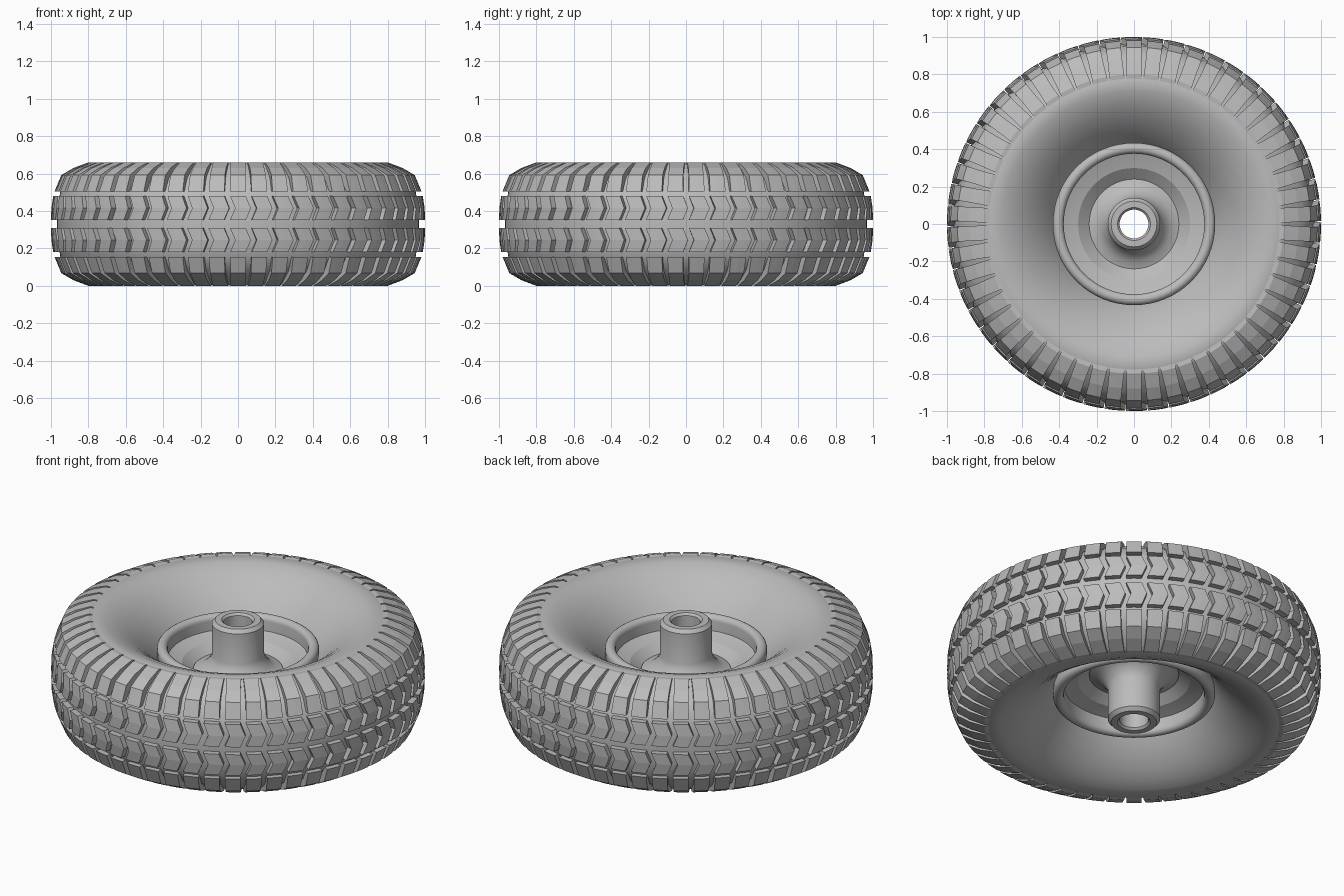
import bpy, bmesh, math

cube = bpy.data.objects.get("Cube")
if cube:
    bpy.data.objects.remove(cube, do_unlink=True)

MID = 0.33          # height of the wheel's middle plane
COUNT = 54          # tread blocks around the tyre
PITCH = 2 * math.pi / COUNT

grey = bpy.data.materials.new("plain_grey")
grey.use_nodes = True
colour = (0.5, 0.5, 0.5, 1)
grey.diffuse_color = colour
grey.node_tree.nodes["Principled BSDF"].inputs["Base Color"].default_value = colour


def finish(name, bm, smooth=None):
    bmesh.ops.recalc_face_normals(bm, faces=bm.faces)
    mesh = bpy.data.meshes.new(name)
    bm.to_mesh(mesh)
    bm.free()
    mesh.materials.append(grey)
    obj = bpy.data.objects.new(name, mesh)
    bpy.context.collection.objects.link(obj)
    if smooth:
        bpy.ops.object.select_all(action='DESELECT')
        obj.select_set(True)
        bpy.context.view_layer.objects.active = obj
        bpy.ops.object.shade_smooth_by_angle(angle=math.radians(smooth))
    return obj


def point(bm, r, z, a):
    return bm.verts.new((r * math.cos(a), r * math.sin(a), MID + z))


def lathe(name, half, segments, smooth=35):
    """Spin a half profile of (radius, height), mirrored about the middle plane."""
    loop = half + [(r, -z) for r, z in reversed(half) if z > 0]
    bm = bmesh.new()
    rings = [[point(bm, r, z, 2 * math.pi * i / segments) for r, z in loop]
             for i in range(segments)]
    n = len(loop)
    for i in range(segments):
        a, b = rings[i], rings[(i + 1) % segments]
        for j in range(n):
            k = (j + 1) % n
            bm.faces.new((a[j], b[j], b[k], a[k]))
    return finish(name, bm, smooth)


def add_block(bm, stations, angle, side):
    """One tread block: stations are (r, z, sunk r, sunk z, start, end)."""
    rows = []
    for r, z, ri, zi, a0, a1 in stations:
        mid = (a0 + a1) / 2
        outer = [point(bm, r, z * side, angle + a) for a in (a0, mid, a1)]
        inner = [point(bm, ri, zi * side, angle + a) for a in (a1, mid, a0)]
        rows.append(outer + inner)
    for a, b in zip(rows, rows[1:]):
        for j in range(6):
            k = (j + 1) % 6
            bm.faces.new((a[j], a[k], b[k], b[j]))
    bm.faces.new(rows[0])
    bm.faces.new(rows[-1])


def tread(name, stations):
    bm = bmesh.new()
    for side in (1, -1):
        for i in range(COUNT):
            add_block(bm, stations, (i + 0.5) * PITCH, side)
    return finish(name, bm)


# Tyre body with dished sidewalls
lathe("tyre_body", [
    (0.42, 0), (0.42, 0.07), (0.44, 0.10), (0.475, 0.148), (0.53, 0.207),
    (0.59, 0.258), (0.65, 0.295), (0.71, 0.319), (0.775, 0.329), (0.81, 0.309),
    (0.90, 0.247), (0.95, 0.175), (0.965, 0.08), (0.967, 0)], COUNT * 2, 40)

# Chevron blocks on the running surface
edge = PITCH / 2 - 0.016
kink = 0.027
tread("chevron_tread", [
    (1.00, 0.022, 0.94, 0.022, -edge, edge),
    (0.998, 0.085, 0.94, 0.085, -edge + kink, edge + kink),
    (0.988, 0.15, 0.92, 0.15, -edge, edge)])

# Shoulder lugs, with grooves narrowing towards the sidewall
lug = [(0.768, 0.327, 0.75, 0.28, 0.003), (0.80, 0.33, 0.77, 0.28, 0.008),
       (0.88, 0.300, 0.84, 0.23, 0.014), (0.945, 0.262, 0.88, 0.21, 0.016),
       (0.981, 0.175, 0.92, 0.175, 0.015)]
tread("shoulder_lugs", [(r, z, ri, zi, -PITCH / 2 + g, PITCH / 2 - g)
                        for r, z, ri, zi, g in lug])

# Rim with a rolled lip
lip = [(0.405 + 0.029 * math.cos(t), 0.139 + 0.029 * math.sin(t))
       for t in (math.pi * (1 - i / 8) for i in range(9))]
lathe("rim", [(0.376, 0)] + lip + [(0.432, 0.10), (0.425, 0.08), (0.425, 0)], 64)

# Pressed disc between the rim and the hub, left faceted
lathe("wheel_disc", [(0.13, 0), (0.13, 0.01), (0.24, 0.01), (0.30, 0.058),
                     (0.35, 0.072), (0.385, 0.085), (0.385, 0)], 32, 10)

# Bored hub with a flared foot
lathe("hub", [(0.077, 0), (0.077, 0.298), (0.088, 0.31), (0.122, 0.31),
              (0.14, 0.29), (0.14, 0.11), (0.15, 0.083), (0.17, 0.055),
              (0.20, 0.03), (0.24, 0.018), (0.24, 0)], 48)
